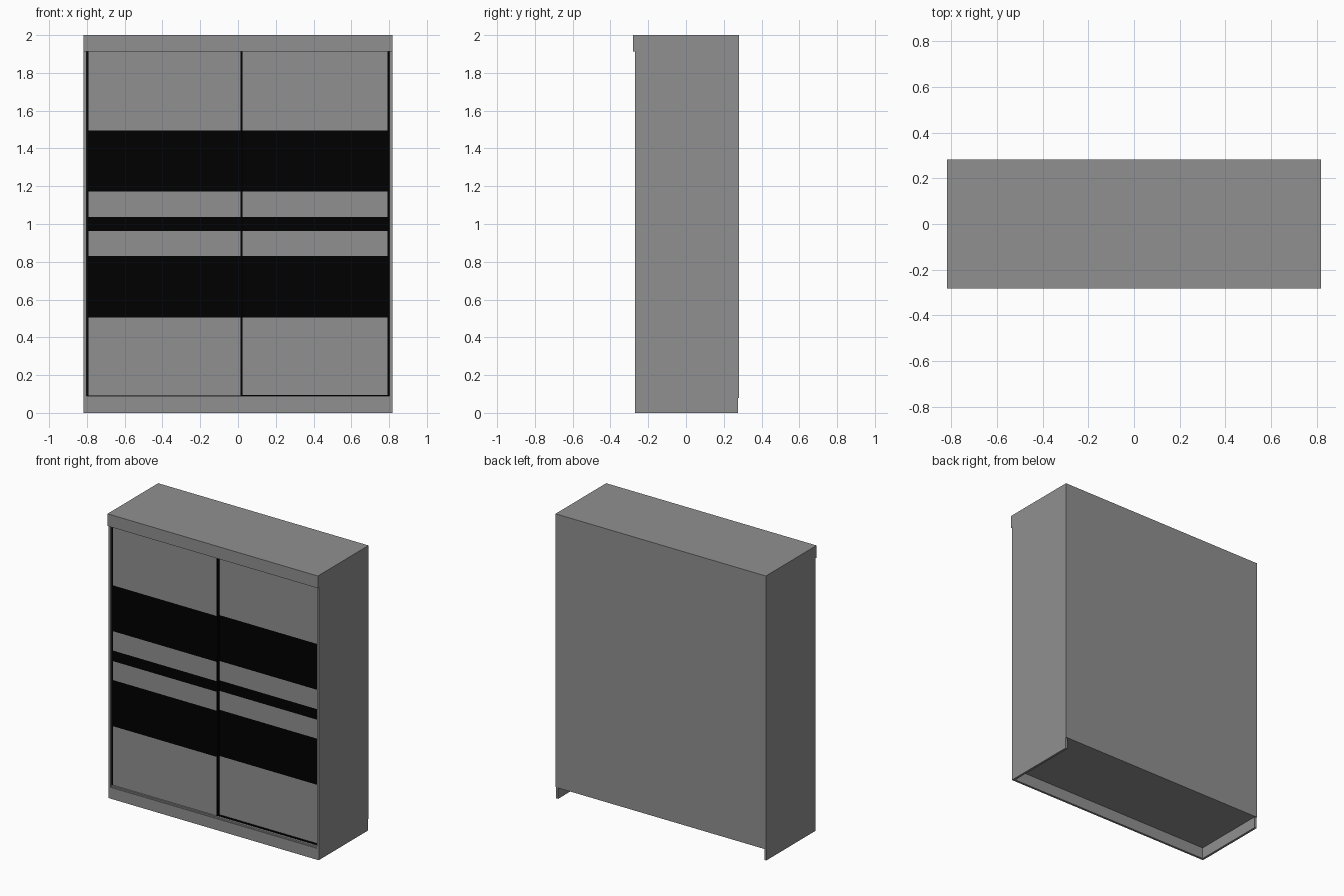
import bpy

if "Cube" in bpy.data.objects:
    bpy.data.objects.remove(bpy.data.objects["Cube"])

W = 0.817          # half width
T = 0.016          # board thickness
IN = W - T         # inner half width


def material(name, value):
    m = bpy.data.materials.new(name)
    m.diffuse_color = (value, value, value, 1)
    m.use_nodes = True
    m.node_tree.nodes["Principled BSDF"].inputs["Base Color"].default_value = m.diffuse_color
    return m


grey = material("grey_board", 0.28)
black = material("black_gloss", 0.0)


def box(name, x, y, z, mat=grey):
    """Box from (min, max) ranges on each axis."""
    bpy.ops.mesh.primitive_cube_add(size=1, location=[(a + b) / 2 for a, b in (x, y, z)])
    ob = bpy.context.object
    ob.name = name
    ob.scale = [b - a for a, b in (x, y, z)]
    bpy.ops.object.transform_apply(location=False, rotation=False, scale=True)
    ob.data.materials.append(mat)
    return ob


# Carcase
for side, s in (("left", -1), ("right", 1)):
    box(side + "_side_panel", sorted((s * IN, s * W)), (-0.27, 0.275), (0, 2))
box("top_panel", (-IN, IN), (-0.27, 0.275), (1.98, 2))
box("bottom_panel", (-IN, IN), (-0.266, 0.275), (0.08, 0.09))
box("back_panel", (-W, W), (0.275, 0.281), (0.08, 2))
box("plinth", (-0.807, 0.807), (-0.271, -0.255), (0, 0.08))
box("top_fascia", (-W, W), (-0.281, -0.27), (1.914, 2))

# Sliding tracks
box("bottom_track", (-IN, IN), (-0.25, -0.19), (0.09, 0.094), black)
box("top_track", (-IN, IN), (-0.26, -0.19), (1.914, 1.98), black)

# Doors: alternating grey panels and black glass bands, with dark edge profiles
LEVELS = [0.092, 0.506, 0.83, 0.963, 1.037, 1.173, 1.495, 1.914]
EDGE = 0.01


def door(name, x0, x1, front):
    y = (front, front + 0.018)
    for i, z in enumerate(zip(LEVELS, LEVELS[1:])):
        if i % 2:
            box(f"{name}_glass_band", (x0 + EDGE, x1 - EDGE), y, z, black)
        else:
            box(f"{name}_panel", (x0 + EDGE, x1 - EDGE), y, z)
    for x in (x0, x1 - EDGE):
        box(f"{name}_edge_profile", (x, x + EDGE), (front - 0.001, front + 0.019),
            (LEVELS[0], LEVELS[-1]), black)


door("left_door", -IN, 0.023, -0.257)
door("right_door", -0.023, IN, -0.235)
